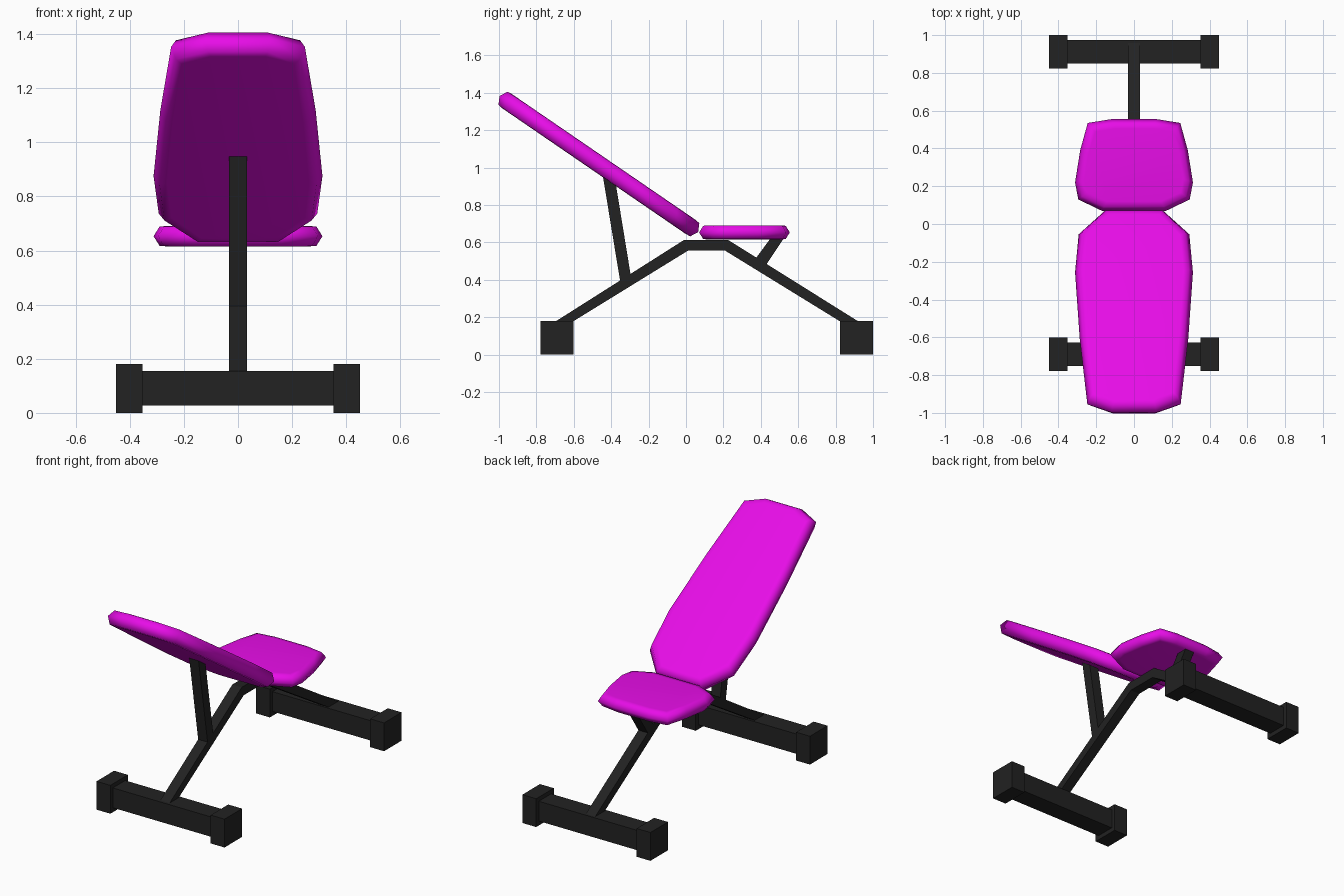
import bpy, bmesh
from mathutils import Vector

if "Cube" in bpy.data.objects:
    bpy.data.objects.remove(bpy.data.objects["Cube"])


def material(name, rgb):
    m = bpy.data.materials.new(name)
    m.diffuse_color = (*rgb, 1)
    m.use_nodes = True
    m.node_tree.nodes["Principled BSDF"].inputs["Base Color"].default_value = m.diffuse_color
    return m


PAD = material("magenta padding", (0.80, 0.004, 0.80))
METAL = material("black metal", (0.016, 0.016, 0.016))


def finish(bm, name, mat, smooth=False):
    bmesh.ops.recalc_face_normals(bm, faces=bm.faces)
    me = bpy.data.meshes.new(name)
    bm.to_mesh(me)
    bm.free()
    me.materials.append(mat)
    for p in me.polygons:
        p.use_smooth = smooth
    ob = bpy.data.objects.new(name, me)
    bpy.context.collection.objects.link(ob)
    return ob


def box(name, x, y, z):
    bm = bmesh.new()
    bmesh.ops.create_cube(bm, size=1)
    for v in bm.verts:
        v.co = [(r[0] + r[1]) / 2 + c * (r[1] - r[0]) for c, r in zip(v.co, (x, y, z))]
    return finish(bm, name, METAL)


def side_profile(name, pts, half=0.033):
    """Extrude a (y, z) outline across x."""
    bm = bmesh.new()
    f = bm.faces.new([bm.verts.new((-half, y, z)) for y, z in pts])
    r = bmesh.ops.extrude_face_region(bm, geom=[f])
    verts = [g for g in r["geom"] if isinstance(g, bmesh.types.BMVert)]
    bmesh.ops.translate(bm, verts=verts, vec=(2 * half, 0, 0))
    return finish(bm, name, METAL)


def pad(name, half_outline, origin, along, thick):
    """Cushion: widest ring at mid thickness, smaller rings above and below."""
    d = Vector(along).normalized()
    n = Vector((1, 0, 0)).cross(d)
    if n.z < 0:
        n = -n
    o = Vector(origin)
    outline = half_outline + [(-x, s) for x, s in reversed(half_outline)]
    s0, s1 = half_outline[0][1], half_outline[-1][1]
    mid, length = (s0 + s1) / 2, s1 - s0
    w = max(x for x, s in half_outline)
    bm = bmesh.new()
    rings = []
    for inset, h in ((0.05, -1), (0.022, -0.93), (0, 0), (0.022, 0.93), (0.05, 1)):
        kx, ks = 1 - inset / w, 1 - 2 * inset / length
        rings.append([bm.verts.new(o + Vector((x * kx, 0, 0)) + d * (mid + (s - mid) * ks)
                                   + n * h * thick / 2) for x, s in outline])
    for a, b in zip(rings, rings[1:]):
        for i in range(len(a)):
            j = (i + 1) % len(a)
            bm.faces.new((a[i], a[j], b[j], b[i]))
    bm.faces.new(rings[0])
    bm.faces.new(rings[-1])
    return finish(bm, name, PAD, True)


# Cushions
pad("backrest", [(0.16, 0), (0.293, 0.145), (0.312, 0.39), (0.287, 0.82),
                 (0.247, 1.235), (0.12, 1.287)],
    (0, 0.065, 0.655), (0, -0.825, 0.565), 0.092)
pad("seat", [(0.17, 0.07), (0.295, 0.13), (0.312, 0.22), (0.285, 0.39),
             (0.245, 0.535), (0.12, 0.555)],
    (0, 0, 0.653), (0, 1, 0), 0.076)

# Bent main tube and its two supports
side_profile("main_frame", [(-0.74, 0.15), (-0.01, 0.613), (0.225, 0.613), (0.965, 0.15),
                            (0.77, 0.15), (0.21, 0.555), (0.01, 0.555), (-0.645, 0.15)][:4]
             + [(0.868, 0.15), (0.21, 0.555), (0.01, 0.555), (-0.648, 0.15)])
side_profile("backrest_post", [(-0.35, 0.38), (-0.295, 0.42), (-0.375, 0.91), (-0.445, 0.958)])
side_profile("seat_strut", [(0.37, 0.51), (0.425, 0.475), (0.525, 0.625), (0.455, 0.625)])

# Floor bars with square end caps
for name, y in (("rear", -0.69), ("front", 0.912)):
    box(name + "_crossbar", (-0.37, 0.37), (y - 0.062, y + 0.062), (0.028, 0.154))
    for side, s in (("left", -1), ("right", 1)):
        box(f"{name}_{side}_foot", sorted((s * 0.353, s * 0.45)),
            (y - 0.088, y + 0.088), (0, 0.18))
